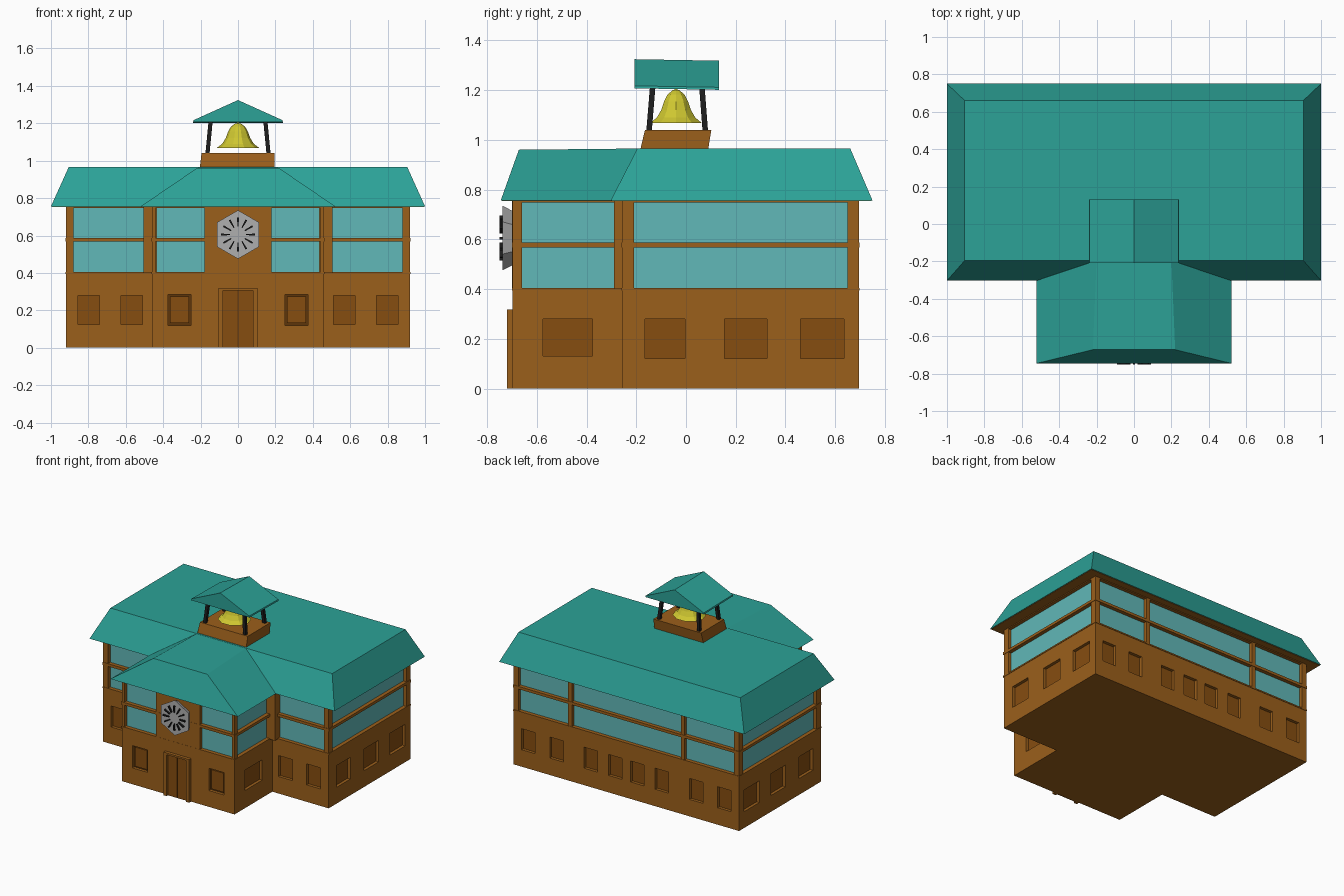
import bpy, bmesh, math
from mathutils import Vector

if "Cube" in bpy.data.objects:
    bpy.data.objects.remove(bpy.data.objects["Cube"])


def material(name, rgb):
    m = bpy.data.materials.new(name)
    m.diffuse_color = (*rgb, 1)
    m.use_nodes = True
    m.node_tree.nodes["Principled BSDF"].inputs["Base Color"].default_value = m.diffuse_color
    return m


BROWN = material("brown", (0.33, 0.115, 0.011))
DARK = material("dark_wood", (0.24, 0.075, 0.005))
FRAME = material("window_frame", (0.11, 0.035, 0.003))
TEAL = material("teal", (0.025, 0.36, 0.31))
GLASS = material("glass", (0.12, 0.48, 0.48))
GOLD = material("gold", (0.62, 0.57, 0.03))
GREY = material("grey", (0.43, 0.43, 0.43))
BLACK = material("black", (0.012, 0.012, 0.012))


def build(name, solids, mat=None):
    """Each solid is a stack of point loops, bridged and capped."""
    bm = bmesh.new()
    for loops in solids:
        rings = [[bm.verts.new(p) for p in lp] for lp in loops]
        n = len(rings[0])
        for a, b in zip(rings, rings[1:]):
            for i in range(n):
                j = (i + 1) % n
                bm.faces.new((a[i], a[j], b[j], b[i]))
        bm.faces.new(rings[0][::-1])
        bm.faces.new(rings[-1])
    bmesh.ops.recalc_face_normals(bm, faces=bm.faces[:])
    me = bpy.data.meshes.new(name)
    bm.to_mesh(me)
    bm.free()
    ob = bpy.data.objects.new(name, me)
    bpy.context.collection.objects.link(ob)
    if mat:
        me.materials.append(mat)
    return ob


def rect(x0, x1, y0, y1, z):
    return [(x0, y0, z), (x1, y0, z), (x1, y1, z), (x0, y1, z)]


def box(x0, x1, y0, y1, z0, z1):
    return [rect(x0, x1, y0, y1, z0), rect(x0, x1, y0, y1, z1)]


def mirrored(x0, x1, *rest):
    return [box(x0, x1, *rest), box(-x1, -x0, *rest)]


def plan(d, z0, z1):
    """T-shaped floor plan, offset outwards by d."""
    X, w, b, f, F = 0.92 + d, 0.46 + d, 0.695 + d, -0.257 - d, -0.697 - d
    pts = [(-X, f), (-w, f), (-w, F), (w, F), (w, f), (X, f), (X, b), (-X, b)]
    return [[(x, y, z) for x, y in pts] for z in (z0, z1)]


# Ground floor window openings: axis, span, wall position, outward sign, z range
wins = []
for a, b in ((0.51, 0.625), (0.74, 0.855)):
    wins.append(("y", a, b, -0.257, -1, 0.125, 0.28))
for c in (0.09, 0.29, 0.57, 0.80):
    wins.append(("y", c - 0.055, c + 0.055, 0.695, 1, 0.125, 0.28))
for a, b in ((-0.165, -0.005), (0.155, 0.325), (0.46, 0.635)):
    wins.append(("x", a, b, 0.92, 1, 0.12, 0.28))
wins.append(("x", -0.575, -0.375, 0.46, 1, 0.13, 0.28))
wing_front = [("y", 0.25, 0.375, -0.697, -1, 0.12, 0.285)]


def opening(w, inner, outer, inset=0.0):
    axis, a, b, wall, s, z0, z1 = w
    lo, hi = sorted((wall + s * inner, wall + s * outer))
    a, b, z0, z1 = a + inset, b - inset, z0 + inset, z1 - inset
    if axis == "y":
        return mirrored(a, b, lo, hi, z0, z1)
    return mirrored(lo, hi, a, b, z0, z1)


def openings(ws, *args):
    return [s for w in ws for s in opening(w, *args)]


# Ground floor with cut window recesses
ground = build("ground_floor", [plan(0, 0, 0.4)], BROWN)
cutter = build("window_cutter", openings(wins + wing_front, -0.025, 0.02), BROWN)
cutter.hide_render = True
cutter.hide_set(True)
mod = ground.modifiers.new("windows", "BOOLEAN")
mod.object = cutter
mod.solver = "EXACT"
build("window_panes", openings(wins, -0.03, -0.022), DARK)
build("wing_window_frames", openings(wing_front, -0.03, -0.022), FRAME)
build("wing_window_panes", openings(wing_front, -0.028, -0.012, 0.012), DARK)

# Door: surround and two leaves
build("door_surround", mirrored(0.08, 0.105, -0.72, -0.69, 0, 0.305)
      + [box(-0.105, 0.105, -0.72, -0.69, 0.305, 0.318)], BROWN)
build("door_leaves", mirrored(0.003, 0.08, -0.704, -0.69, 0, 0.305), DARK)
build("door_gap", [box(-0.003, 0.003, -0.701, -0.69, 0, 0.305)], FRAME)

# Upper storey: glazing, beams, posts and solid centre panel
build("upper_glazing", [plan(-0.025, 0.39, 0.757)], GLASS)
build("middle_beam", [plan(0.003, 0.567, 0.587)], BROWN)
build("top_beam", [plan(0, 0.747, 0.757)], BROWN)
build("sill", [plan(0.003, 0.395, 0.405)], BROWN)
posts = []
for x0, x1, y0, y1 in ((0.88, 0.92, 0.65, 0.695), (0.88, 0.92, -0.257, -0.21),
                       (0.44, 0.46, -0.697, -0.66), (0.43, 0.505, -0.29, -0.23),
                       (0.445, 0.475, 0.66, 0.695)):
    posts += mirrored(x0, x1, y0, y1, 0.4, 0.757)
build("upper_posts", posts, BROWN)
build("centre_panel", [box(-0.178, 0.178, -0.699, -0.65, 0.4, 0.757)], BROWN)

# Roofs with brown soffits
build("main_roof", [[rect(-1, 1, -0.303, 0.75, 0.756),
                     rect(-0.905, 0.905, -0.195, 0.66, 0.966)]], TEAL)
build("wing_roof", [[rect(-0.52, 0.52, -0.745, -0.2, 0.756),
                     [(-0.22, -0.672, 0.96), (0.22, -0.672, 0.96),
                      (0.2, -0.19, 0.965), (-0.2, -0.19, 0.965)]]], TEAL)
build("soffits", [box(-0.995, 0.995, -0.298, 0.745, 0.753, 0.758),
                  box(-0.515, 0.515, -0.74, -0.25, 0.753, 0.758)], BROWN)

# Belfry: base, leaning posts and gabled roof
build("belfry_base", [[rect(-0.205, 0.195, -0.185, 0.088, 0.955),
                       rect(-0.195, 0.195, -0.165, 0.102, 1.04)]], BROWN)
legs = []
for s in (-1, 1):
    for yb, yt in ((-0.149, -0.133), (0.078, 0.063)):
        legs.append([rect(x - 0.011, x + 0.011, y - 0.011, y + 0.011, z)
                     for x, y, z in ((s * 0.164, yb, 1.03), (s * 0.145, yt, 1.225))])
build("belfry_posts", legs, BLACK)
gable = [(-0.24, 1.207), (0.24, 1.207), (0.237, 1.217), (0, 1.324), (-0.237, 1.217)]
build("belfry_roof", [[[(x, -0.208, z) for x, z in gable],
                       [(x, 0.132, z - 0.006) for x, z in gable]]], TEAL)


# Bell: low-poly turned profile
def ring(r, z, n=10):
    return [(r * math.cos(i * math.tau / n), -0.04 + 0.95 * r * math.sin(i * math.tau / n), z)
            for i in range(n)]


bell = ((0.114, 1.068), (0.085, 1.09), (0.066, 1.12), (0.053, 1.155),
        (0.038, 1.182), (0.014, 1.2))
build("bell", [[ring(r, z) for r, z in bell]], GOLD)
build("bell_hanger", [box(-0.006, 0.006, -0.046, -0.034, 1.195, 1.215)], GOLD)

# Clock: hexagonal face with twelve radial marks
CZ = 0.605


def polar(r, t, y, side=0.0):
    return (r * math.sin(t) + side * math.cos(t), y, CZ + r * math.cos(t) - side * math.sin(t))


build("clock_face", [[[polar(r, i * math.tau / 6, y) for i in range(6)]
                      for r, y in ((0.105, -0.69), (0.13, -0.738))]], GREY)
marks = []
for i in range(12):
    t = i * math.tau / 12
    marks.append([[polar(0.042, t, y, -0.003), polar(0.09, t, y, -0.005),
                   polar(0.09, t, y, 0.005), polar(0.042, t, y, 0.003)]
                  for y in (-0.73, -0.75)])
build("clock_marks", marks, BLACK)
